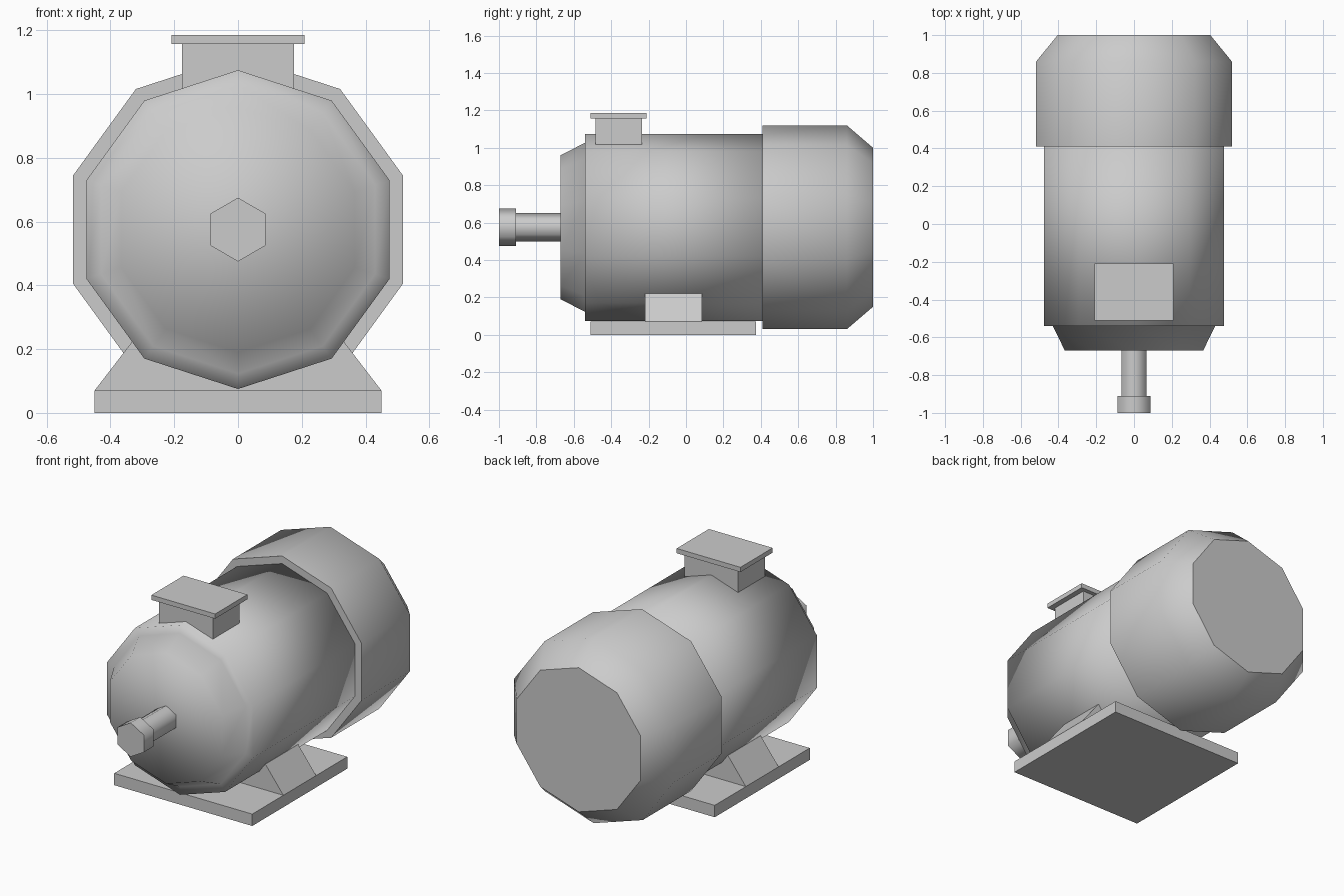
import bpy
import bmesh
import math
from mathutils import Matrix, Vector

if "Cube" in bpy.data.objects:
    bpy.data.objects.remove(bpy.data.objects["Cube"])

AXIS_Z = 0.575  # height of the motor shaft

# Single painted-metal colour
GREY = (0.6, 0.6, 0.6, 1.0)
grey = bpy.data.materials.new("light grey metal")
grey.use_nodes = True
grey.diffuse_color = GREY
grey.node_tree.nodes["Principled BSDF"].inputs["Base Color"].default_value = GREY


def finish(name, bm):
    bmesh.ops.recalc_face_normals(bm, faces=bm.faces)
    mesh = bpy.data.meshes.new(name)
    bm.to_mesh(mesh)
    bm.free()
    mesh.materials.append(grey)
    obj = bpy.data.objects.new(name, mesh)
    bpy.context.collection.objects.link(obj)
    return obj


def lathe(name, profile, sides, flat_caps=True):
    """Polygonal turning about the shaft axis; profile is (y, radius), one corner up."""
    bm = bmesh.new()
    rings = []
    for y, r in profile:
        angles = [2 * math.pi * i / sides for i in range(sides)]
        rings.append([bm.verts.new((r * math.sin(a), y, AXIS_Z + r * math.cos(a)))
                      for a in angles])
    for a, b in zip(rings, rings[1:]):
        for i in range(sides):
            j = (i + 1) % sides
            bm.faces.new((a[i], a[j], b[j], b[i])).smooth = True
    for ring in (rings[0], rings[-1]):
        cap = bm.faces.new(ring)
        cap.smooth = not flat_caps
        if flat_caps:
            for e in cap.edges:
                e.smooth = False
    return finish(name, bm)


def box(name, low, high):
    low, high = Vector(low), Vector(high)
    bm = bmesh.new()
    place = Matrix.Translation((low + high) / 2) @ Matrix.Diagonal((*(high - low), 1))
    bmesh.ops.create_cube(bm, size=1, matrix=place)
    return finish(name, bm)


# Motor housing with stepped front bell, and rear fan cover
lathe("motor_body", [(0.45, 0.5), (-0.54, 0.5), (-0.54, 0.452), (-0.67, 0.385)], 10, False)
lathe("fan_cover", [(0.41, 0.545), (0.86, 0.545), (1.0, 0.425)], 10)

# Drive shaft and its hexagonal end
lathe("shaft", [(-0.6, 0.075), (-0.92, 0.075)], 6)
lathe("shaft_end", [(-0.91, 0.1), (-1.0, 0.1)], 6)

# Terminal box on top
box("terminal_box", (-0.175, -0.485, 1.018), (0.175, -0.235, 1.16))
box("terminal_box_lid", (-0.208, -0.51, 1.157), (0.208, -0.21, 1.185))

# Base plate and the sloped saddle that carries the body
box("base_plate", (-0.45, -0.51, 0), (0.45, 0.375, 0.07))
saddle = bmesh.new()
outline = [(-0.45, 0.07), (0.45, 0.07), (0.333, 0.222), (-0.333, 0.222)]
front = saddle.faces.new([saddle.verts.new((x, -0.22, z)) for x, z in outline])
extruded = bmesh.ops.extrude_face_region(saddle, geom=[front], use_keep_orig=True)
moved = [g for g in extruded["geom"] if isinstance(g, bmesh.types.BMVert)]
bmesh.ops.translate(saddle, verts=moved, vec=(0, 0.305, 0))
finish("saddle", saddle)
